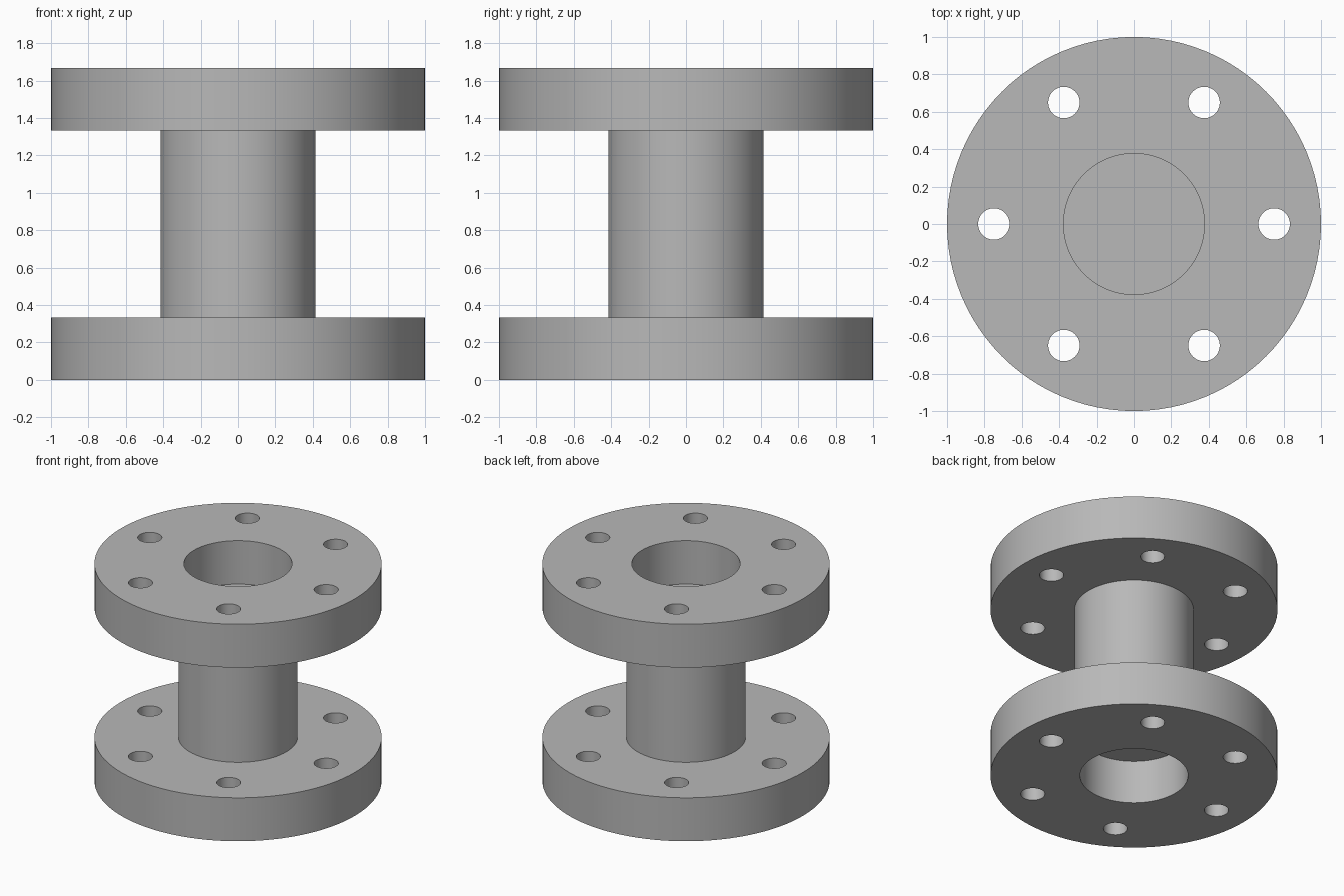
import bpy
from math import cos, sin, pi, radians

if "Cube" in bpy.data.objects:
    bpy.data.objects.remove(bpy.data.objects["Cube"], do_unlink=True)

HEIGHT = 5 / 3
FLANGE_THICK = 1 / 3
SHAFT_RADIUS = 0.415
BORE_RADIUS = 0.377
BOLT_RADIUS = 0.084
BOLT_CIRCLE = 0.75
BOLT_COUNT = 6

steel = bpy.data.materials.new("plain grey steel")
steel.use_nodes = True
grey = (0.48, 0.48, 0.48, 1)
steel.diffuse_color = grey
steel.node_tree.nodes["Principled BSDF"].inputs["Base Color"].default_value = grey


def add_circle(curve, radius, segments, cx=0, cy=0):
    """Add a closed circular outline to a flat curve."""
    spline = curve.splines.new("POLY")
    spline.points.add(segments - 1)
    for i, point in enumerate(spline.points):
        a = 2 * pi * i / segments
        point.co = (cx + radius * cos(a), cy + radius * sin(a), 0, 1)
    spline.use_cyclic_u = True


def finish(obj):
    obj.data.materials.clear()
    obj.data.materials.append(steel)
    bpy.ops.object.select_all(action="DESELECT")
    obj.select_set(True)
    bpy.context.view_layer.objects.active = obj
    bpy.ops.object.shade_smooth_by_angle(angle=radians(30))


def make_flange(name, z):
    """Disc with a central bore and a ring of bolt holes."""
    curve = bpy.data.curves.new(name, "CURVE")
    curve.dimensions = "2D"
    curve.fill_mode = "BOTH"
    curve.extrude = FLANGE_THICK / 2
    add_circle(curve, 1, 96)
    add_circle(curve, BORE_RADIUS, 96)
    for i in range(BOLT_COUNT):
        a = 2 * pi * i / BOLT_COUNT
        add_circle(curve, BOLT_RADIUS, 48, BOLT_CIRCLE * cos(a), BOLT_CIRCLE * sin(a))
    obj = bpy.data.objects.new(name, curve)
    bpy.context.collection.objects.link(obj)
    obj.location.z = z
    bpy.ops.object.select_all(action="DESELECT")
    obj.select_set(True)
    bpy.context.view_layer.objects.active = obj
    bpy.ops.object.convert(target="MESH")
    obj = bpy.context.view_layer.objects.active
    # Weld the caps to the walls
    bpy.ops.object.mode_set(mode="EDIT")
    bpy.ops.mesh.select_all(action="SELECT")
    bpy.ops.mesh.remove_doubles(threshold=0.0001)
    bpy.ops.mesh.normals_make_consistent(inside=False)
    bpy.ops.object.mode_set(mode="OBJECT")
    finish(obj)


# Two matching flanges
make_flange("bottom_flange", FLANGE_THICK / 2)
make_flange("top_flange", HEIGHT - FLANGE_THICK / 2)

# Solid shaft between the flanges; its ends close the bores
bpy.ops.mesh.primitive_cylinder_add(
    vertices=96, radius=SHAFT_RADIUS, depth=HEIGHT - 2 * FLANGE_THICK,
    location=(0, 0, HEIGHT / 2))
shaft = bpy.context.object
shaft.name = "shaft"
finish(shaft)
